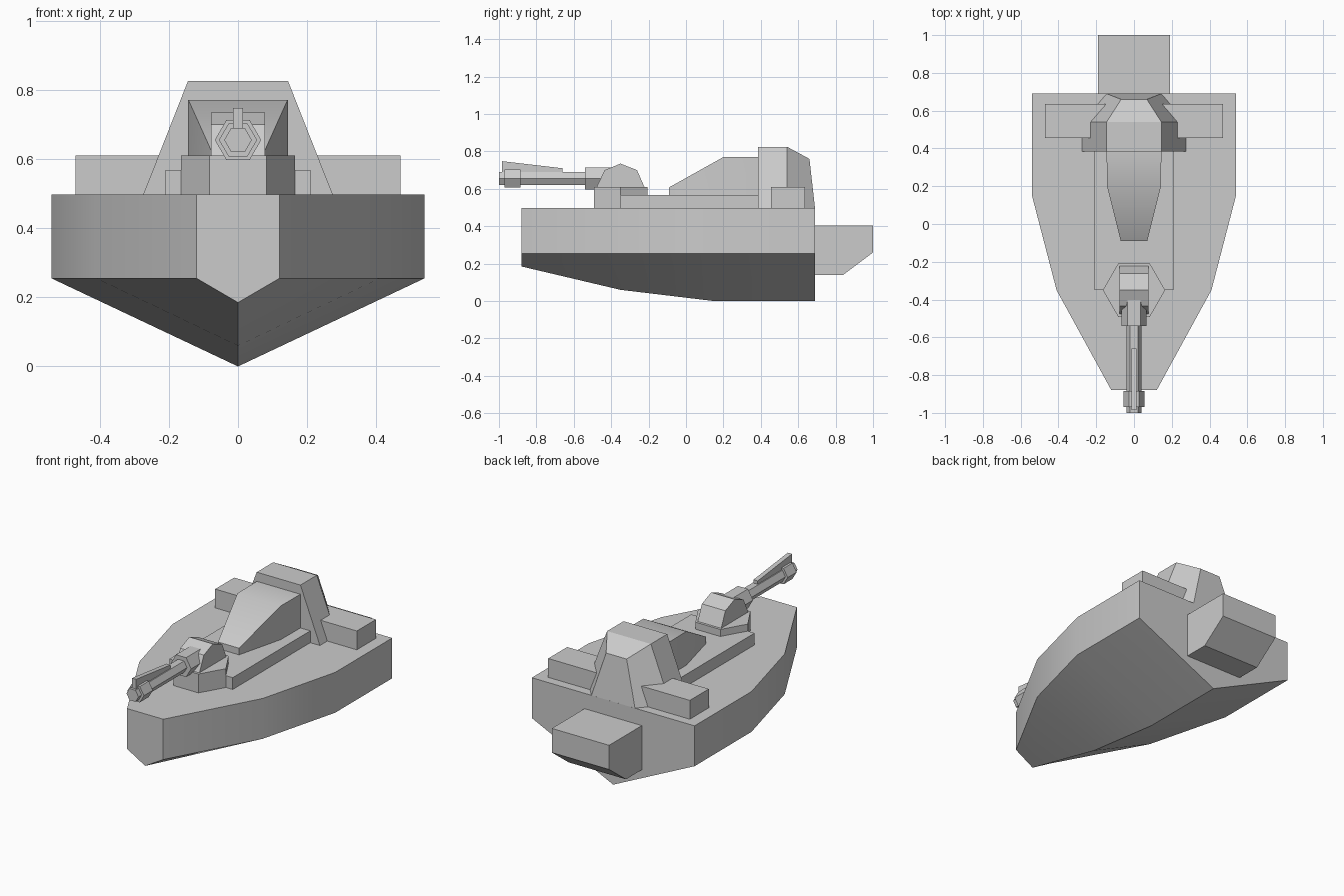
import bpy, bmesh, math
from mathutils import Matrix

if "Cube" in bpy.data.objects:
    bpy.data.objects.remove(bpy.data.objects["Cube"])


def finish(name, bm, smooth=False):
    bmesh.ops.recalc_face_normals(bm, faces=bm.faces)
    mesh = bpy.data.meshes.new(name)
    bm.to_mesh(mesh)
    bm.free()
    ob = bpy.data.objects.new(name, mesh)
    bpy.context.collection.objects.link(ob)
    if smooth:
        bpy.ops.object.select_all(action='DESELECT')
        ob.select_set(True)
        bpy.context.view_layer.objects.active = ob
        bpy.ops.object.shade_smooth_by_angle(angle=math.radians(30))
    return ob


def loft(name, rings, smooth=False):
    """Skin closed rings of equal point count and cap both ends."""
    bm = bmesh.new()
    rows = [[bm.verts.new(p) for p in ring] for ring in rings]
    n = len(rows[0])
    for a, b in zip(rows, rows[1:]):
        for i in range(n):
            j = (i + 1) % n
            bm.faces.new((a[i], a[j], b[j], b[i]))
    bm.faces.new(rows[0])
    bm.faces.new(rows[-1])
    return finish(name, bm, smooth)


def section(y, wb, zb, wt, zt):
    """Symmetric trapezoid across the boat."""
    return [(-wb, y, zb), (wb, y, zb), (wt, y, zt), (-wt, y, zt)]


def side_profile(name, half, pts):
    """Side outline (y, z) extruded symmetrically in x."""
    return loft(name, [[(x, y, z) for y, z in pts] for x in (-half, half)])


def box(name, x0, x1, y0, y1, z0, z1):
    return loft(name, [[(x0, y0, z), (x1, y0, z), (x1, y1, z), (x0, y1, z)] for z in (z0, z1)])


def hex_along_y(name, r, y0, y1, z):
    angles = [math.radians(60 * i) for i in range(6)]
    return loft(name, [[(r * math.cos(a), y, z + r * math.sin(a)) for a in angles] for y in (y0, y1)])


# Hull: stations of (y, half width, keel height)
stations = [(-0.88, 0.12, 0.185), (-0.35, 0.41, 0.06), (0.15, 0.54, 0.0), (0.69, 0.54, 0.0)]
loft("hull", [[(0, y, k), (w, y, 0.255), (w, y, 0.497), (-w, y, 0.497), (-w, y, 0.255)]
              for y, w, k in stations], smooth=True)

# Stern engine housing
side_profile("engine_housing", 0.19,
             [(0.68, 0.14), (0.84, 0.14), (1.0, 0.26), (1.0, 0.405), (0.68, 0.405)])

# Raised deck and cabin
box("raised_deck", -0.21, 0.21, -0.35, 0.40, 0.49, 0.568)
loft("cabin", [section(-0.09, 0.07, 0.56, 0.07, 0.608),
               section(0.2, 0.143, 0.56, 0.143, 0.77),
               section(0.4, 0.145, 0.56, 0.145, 0.77)], smooth=True)

# Rear tower: straight arch and tapered back
loft("tower", [section(0.385, 0.275, 0.495, 0.145, 0.825),
               section(0.54, 0.275, 0.495, 0.145, 0.825),
               [(-0.145, 0.69, 0.495), (0.145, 0.69, 0.495),
                (0.068, 0.66, 0.76), (-0.068, 0.66, 0.76)]])

# Side lockers
for side, s in (("left", -1), ("right", 1)):
    box("locker_" + side, s * 0.15, s * 0.47, 0.455, 0.635, 0.49, 0.61)

# Turret base and body
bm = bmesh.new()
bmesh.ops.create_cone(bm, cap_ends=True, segments=6, radius1=0.165, radius2=0.165, depth=0.12)
xs = max(v.co.x for v in bm.verts)
turn = 0 if xs > 0.16 else math.radians(30)
bm.transform(Matrix.Translation((0, -0.35, 0.55)) @ Matrix.Rotation(turn, 4, 'Z'))
finish("turret_base", bm)
side_profile("turret", 0.078, [(-0.48, 0.605), (-0.435, 0.70), (-0.35, 0.735),
                               (-0.262, 0.70), (-0.22, 0.605)])

# Gun
gun_z = 0.655
hex_along_y("gun_mantlet", 0.067, -0.54, -0.38, gun_z)
hex_along_y("gun_barrel", 0.04, -1.0, -0.5, gun_z)
hex_along_y("muzzle_collar", 0.055, -0.97, -0.885, gun_z)
side_profile("gun_rib", 0.014, [(-0.985, 0.68), (-0.985, 0.748), (-0.66, 0.71), (-0.66, 0.68)])
